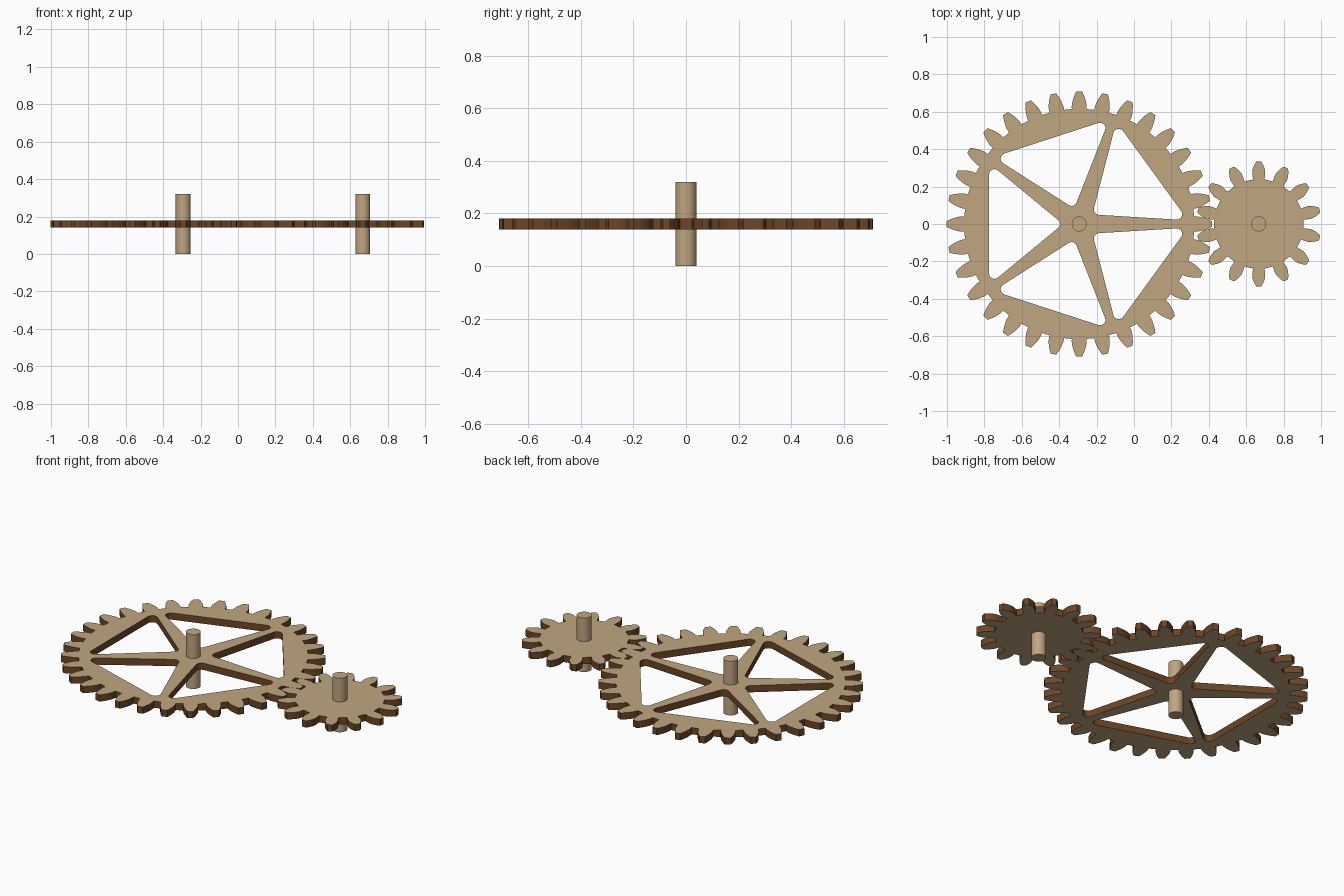
import bpy, bmesh, math
from mathutils import Vector, Matrix

if "Cube" in bpy.data.objects:
    bpy.data.objects.remove(bpy.data.objects["Cube"])

MODULE = 2 * 0.96 / 46          # tooth size shared by both wheels
Z_MID, HALF_THICK = 0.16, 0.02


def material(name, rgb):
    m = bpy.data.materials.new(name)
    m.diffuse_color = (*rgb, 1)
    m.use_nodes = True
    m.node_tree.nodes["Principled BSDF"].inputs["Base Color"].default_value = m.diffuse_color
    return m


TAN = material("tan wood", (0.53, 0.38, 0.22))
BROWN = material("dark cut edge", (0.15, 0.06, 0.02))


def involute(a):
    return math.tan(a) - a


def gear_outline(teeth, start, steps=6):
    """Involute tooth profile repeated round the wheel."""
    pitch = MODULE * teeth / 2
    root, tip = pitch - 1.25 * MODULE, pitch + MODULE
    base = pitch * math.cos(math.radians(20))
    half = math.pi / (2 * teeth) + involute(math.radians(20))
    flank = [(root, half)]
    for i in range(steps + 1):
        r = base + (tip - base) * i / steps
        flank.append((r, half - involute(math.acos(min(1, base / r)))))
    tooth = [(r, -a) for r, a in flank] + [(tip, 0)] + [(r, a) for r, a in reversed(flank)]
    points = []
    for k in range(teeth):
        c = start + k * math.tau / teeth
        points += [Vector((r * math.cos(c + a), r * math.sin(c + a))) for r, a in tooth]
    return points


def rounded(corners, radius, steps=7):
    """Polygon with filleted corners."""
    points = []
    for i, p in enumerate(corners):
        u = (corners[i - 1] - p).normalized()
        v = (corners[(i + 1) % len(corners)] - p).normalized()
        half = u.angle(v) / 2
        centre = p + (u + v).normalized() * radius / math.sin(half)
        t = radius / math.tan(half)
        a, b = p + u * t - centre, p + v * t - centre
        sweep = -a.angle_signed(b)      # counter-clockwise angle
        for k in range(steps + 1):
            points.append(centre + Matrix.Rotation(sweep * k / steps, 2) @ a)
    return points


def plate(name, loops, x):
    """Flat plate from an outline and holes, with dark edges."""
    curve = bpy.data.curves.new(name, 'CURVE')
    curve.dimensions, curve.fill_mode = '2D', 'BOTH'
    curve.extrude = HALF_THICK
    for loop in loops:
        s = curve.splines.new('POLY')
        s.points.add(len(loop) - 1)
        for sp, p in zip(s.points, loop):
            sp.co = (p.x, p.y, 0, 1)
        s.use_cyclic_u = True
    temp = bpy.data.objects.new(name + "_curve", curve)
    bpy.context.collection.objects.link(temp)
    deps = bpy.context.evaluated_depsgraph_get()
    mesh = bpy.data.meshes.new_from_object(temp.evaluated_get(deps))
    bpy.data.objects.remove(temp)
    bm = bmesh.new()
    bm.from_mesh(mesh)
    bmesh.ops.remove_doubles(bm, verts=bm.verts, dist=1e-5)
    bmesh.ops.recalc_face_normals(bm, faces=bm.faces)
    mesh.materials.clear()
    mesh.materials.append(TAN)
    mesh.materials.append(BROWN)
    for f in bm.faces:
        f.material_index = 0 if abs(f.normal.z) > 0.5 else 1
        f.smooth = False
    bm.to_mesh(mesh)
    bm.free()
    ob = bpy.data.objects.new(name, mesh)
    ob.location = (x, 0, Z_MID)
    bpy.context.collection.objects.link(ob)


def axle(name, x):
    bpy.ops.mesh.primitive_cylinder_add(vertices=32, radius=0.04, depth=0.32,
                                        location=(x, 0, 0.16))
    ob = bpy.context.object
    ob.name = name
    ob.data.materials.append(TAN)
    bpy.ops.object.shade_smooth_by_angle(angle=math.radians(35))


# Triangular openings between the five spokes
width = (0.482 - 0.087) * math.tan(math.radians(39.5))
triangle = rounded([Vector((0.087, 0)), Vector((0.482, -width)), Vector((0.482, width))], 0.029)
holes = []
for k in range(5):
    turn = Matrix.Rotation(math.radians(36 + 72 * k), 2)
    holes.append([turn @ p for p in triangle])

# Wheels and axles
plate("large_gear", [gear_outline(32, 0)] + holes, -0.293)
plate("small_gear", [gear_outline(14, math.pi / 2)], 0.667)
axle("large_gear_axle", -0.293)
axle("small_gear_axle", 0.667)
